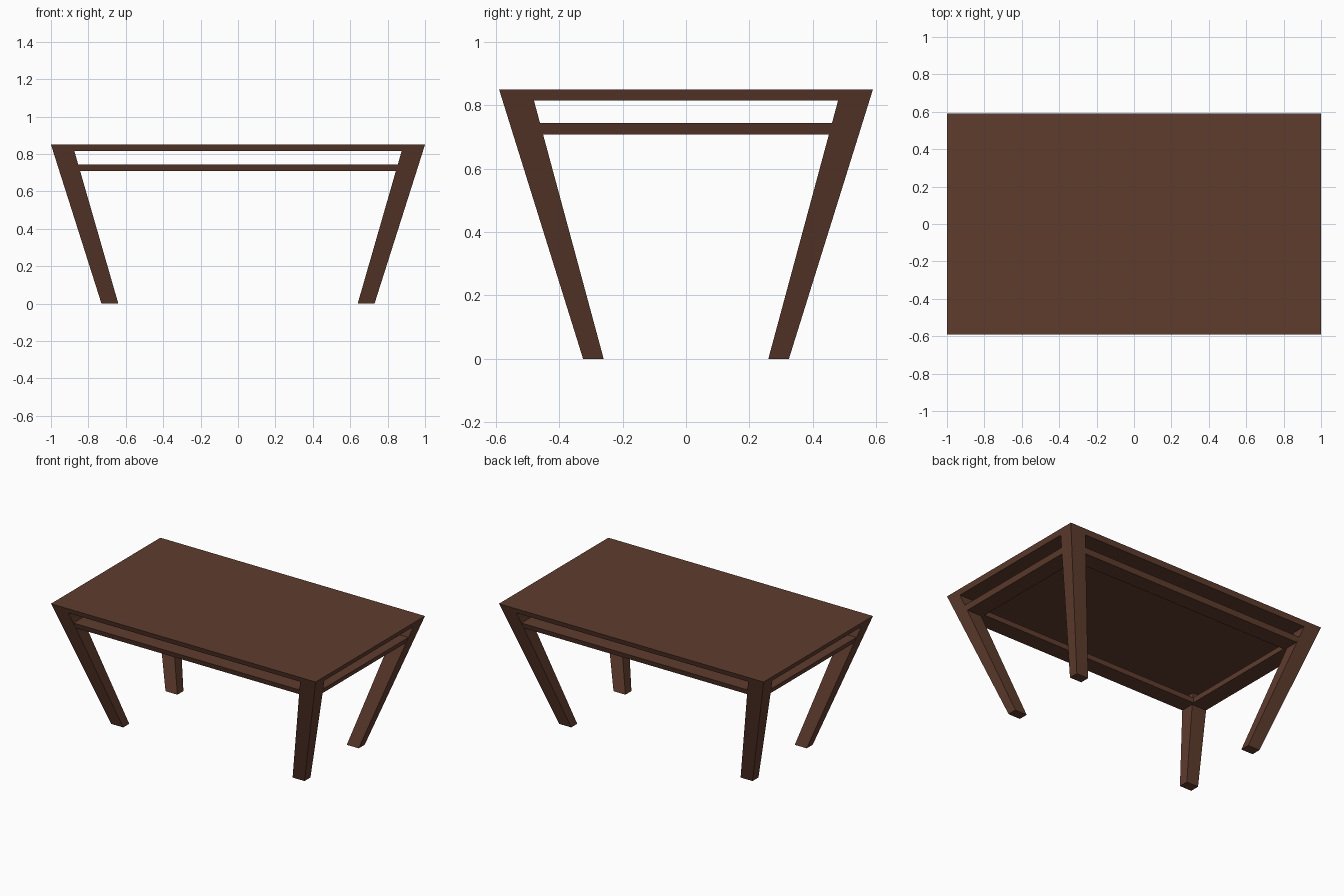
import bpy, bmesh

if "Cube" in bpy.data.objects:
    bpy.data.objects.remove(bpy.data.objects["Cube"])

# One walnut brown for the whole table
wood = bpy.data.materials.new("walnut brown")
wood.diffuse_color = (0.115, 0.045, 0.027, 1)
wood.use_nodes = True
wood.node_tree.nodes["Principled BSDF"].inputs["Base Color"].default_value = wood.diffuse_color

H = 0.85                      # table height
TOP_X, TOP_Y = 1.0, 0.59      # outer half sizes at the top
FOOT_X, FOOT_Y = 0.73, 0.325  # outer half sizes at the floor


def outer(z):
    """Half sizes of the sloping outer envelope at height z."""
    t = z / H
    return FOOT_X + (TOP_X - FOOT_X) * t, FOOT_Y + (TOP_Y - FOOT_Y) * t


def inner(z):
    """Inner leg faces at height z."""
    return 0.64 + 0.288 * z, 0.26 + 0.27 * z


def rect(x0, x1, y0, y1, z):
    return [(x0, y0, z), (x1, y0, z), (x1, y1, z), (x0, y1, z)]


def centred(hx, hy, z):
    return rect(-hx, hx, -hy, hy, z)


def loft(name, loops, closed=False):
    """Skin a stack of four-point loops, capped or joined into a ring."""
    bm = bmesh.new()
    rows = [[bm.verts.new(p) for p in loop] for loop in loops]
    pairs = list(zip(rows, rows[1:]))
    if closed:
        pairs.append((rows[-1], rows[0]))
    else:
        bm.faces.new(rows[0])
        bm.faces.new(rows[-1])
    for a, b in pairs:
        for i in range(4):
            j = (i + 1) % 4
            bm.faces.new((a[i], a[j], b[j], b[i]))
    bmesh.ops.recalc_face_normals(bm, faces=bm.faces)
    me = bpy.data.meshes.new(name)
    bm.to_mesh(me)
    bm.free()
    me.materials.append(wood)
    ob = bpy.data.objects.new(name, me)
    bpy.context.collection.objects.link(ob)
    return ob


# Table top with edges that follow the leg slope
SLAB = 0.815
loft("table_top", [centred(*outer(z), z) for z in (SLAB, H)])

# Four splayed, tapering legs
for side, sx in (("left", -1), ("right", 1)):
    for end, sy in (("front", -1), ("back", 1)):
        loops = []
        for z in (0, SLAB):
            (ox, oy), (ix, iy) = outer(z), inner(z)
            loops.append(rect(sx * ix, sx * ox, sy * iy, sy * oy, z))
        loft(f"{end}_{side}_leg", loops)

# Stretcher frame below the top, open in the middle
LOW, HIGH = 0.708, 0.744
(lx, ly), (hx, hy) = outer(LOW), outer(HIGH)
loft("stretcher_frame", [
    centred(lx - 0.001, ly - 0.001, LOW),
    centred(hx - 0.001, hy - 0.001, HIGH),
    centred(0.835, 0.43, HIGH),
    centred(0.835, 0.43, LOW),
], closed=True)
